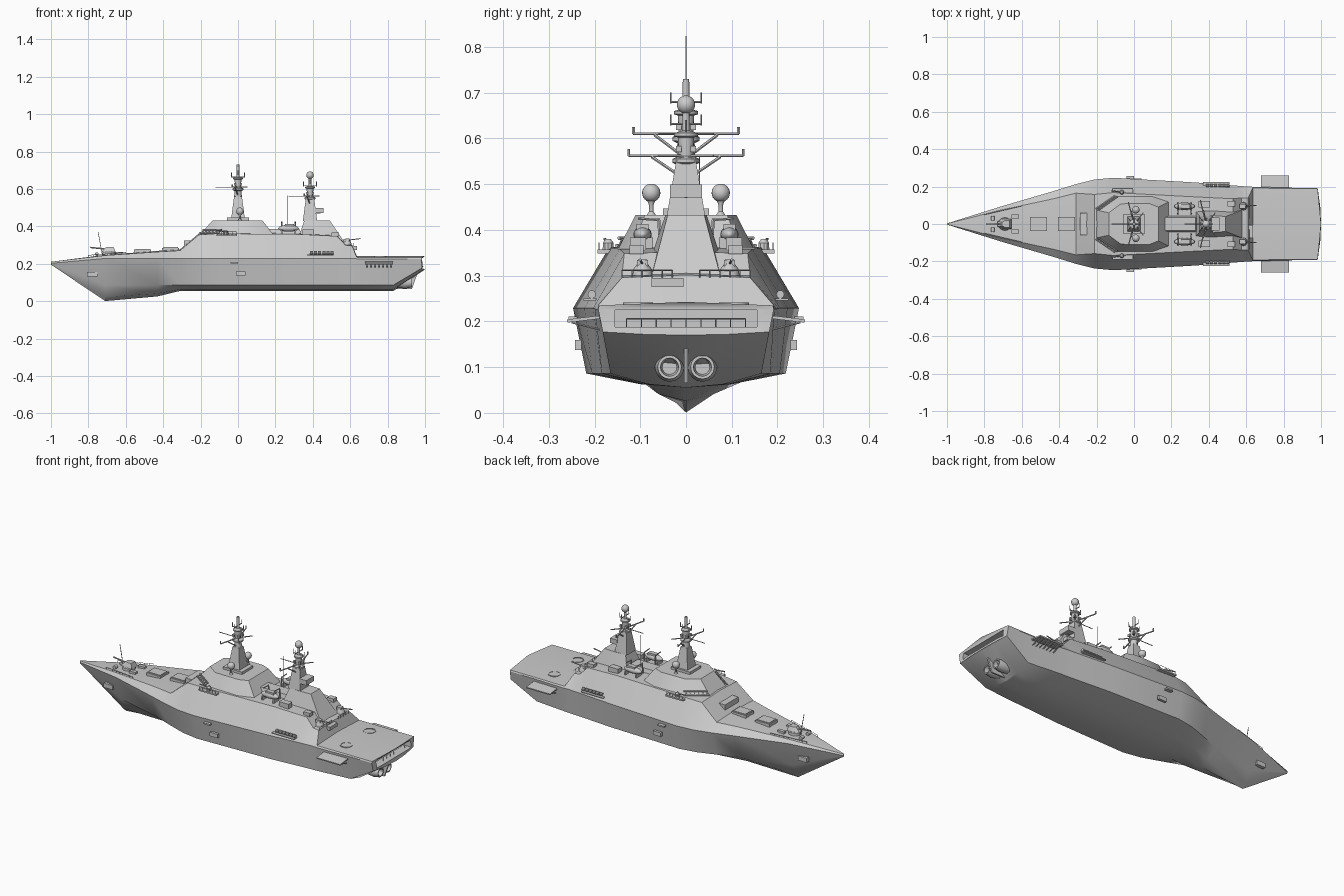
import bpy, bmesh, math
from mathutils import Vector

if "Cube" in bpy.data.objects:
    bpy.data.objects.remove(bpy.data.objects["Cube"])


def make(name, verts, faces):
    me = bpy.data.meshes.new(name)
    me.from_pydata(verts, [], faces)
    bm = bmesh.new()
    bm.from_mesh(me)
    bmesh.ops.recalc_face_normals(bm, faces=bm.faces)
    bm.to_mesh(me)
    bm.free()
    ob = bpy.data.objects.new(name, me)
    bpy.context.collection.objects.link(ob)
    return ob


def loft(name, rings):
    """Skin closed rings of equal length and cap both ends."""
    n = len(rings[0])
    faces = [(a * n + i, a * n + (i + 1) % n, (a + 1) * n + (i + 1) % n, (a + 1) * n + i)
             for a in range(len(rings) - 1) for i in range(n)]
    faces += [tuple(range(n)), tuple(range((len(rings) - 1) * n, len(rings) * n))]
    return make(name, [p for r in rings for p in r], faces)


def block(name, bottom, z0, top, z1):
    """Tapered block from half outlines (x, y), mirrored across y."""
    ring = lambda half, z: [(x, y, z) for x, y in half] + [(x, -y, z) for x, y in reversed(half)]
    return loft(name, [ring(bottom, z0), ring(top, z1)])


def box(name, x, y, z, sx, sy, sz):
    h = [(-sx / 2, sy / 2), (sx / 2, sy / 2)]
    ob = block(name, h, -sz / 2, h, sz / 2)
    ob.location = (x, y, z)
    return ob


def lathe(name, x, y, profile, n=16):
    return loft(name, [[(x + r * math.cos(2 * math.pi * i / n), y + r * math.sin(2 * math.pi * i / n), z)
                        for i in range(n)] for r, z in profile])


def rod(name, a, b, r=0.002, n=6):
    a, b = Vector(a), Vector(b)
    q = (b - a).to_track_quat('Z', 'Y')
    ring = lambda p: [p + q @ Vector((r * math.cos(2 * math.pi * i / n), r * math.sin(2 * math.pi * i / n), 0))
                      for i in range(n)]
    return loft(name, [ring(a), ring(b)])


def ball(name, x, y, z, r, scale=(1, 1, 1)):
    ob = lathe(name, 0, 0, [(max(r * math.sin(math.pi * k / 12), r * .01), -r * math.cos(math.pi * k / 12))
                            for k in range(13)], 20)
    ob.location, ob.scale = (x, y, z), scale
    return ob


def rail(name, a, b, h=.016, n=6):
    a, b, up = Vector(a), Vector(b), Vector((0, 0, h))
    rod(name + "_bar", a + up, b + up, .0013, 4)
    for i in range(n):
        p = a.lerp(b, i / (n - 1))
        rod(name + "_post", p, p + up, .0012, 4)


def hull_ring(x, keel, chine_y, knuckle_y, deck_y, deck_z):
    """Hull section: bilge, chine, knuckle and deck edge follow from a few sizes."""
    chine_z = max(.086, keel + .007)
    half = [(min(.1, chine_y * .5), keel + .25 * (chine_z - keel)), (chine_y, chine_z),
            (knuckle_y, min(.229, deck_z - .008)), (deck_y, deck_z)]
    sx = lambda y: x - (.018 * (y / .19) ** 2 if x > .9 else 0)
    return ([(x, 0, keel)] + [(sx(y), y, z) for y, z in half] + [(x, 0, deck_z + .04 * deck_y)]
            + [(sx(y), -y, z) for y, z in reversed(half)])


# Hull with flush sloping upper sides
hull = loft("hull", [hull_ring(*s) for s in (
    (-1.0, .196, .002, .003, .002, .211),
    (-.71, .001, .045, .094, .075, .245),
    (-.43, .026, .120, .176, .135, .264),
    (-.31, .055, .165, .213, .165, .271),
    (-.21, .055, .200, .238, .158, .355),
    (-.11, .055, .218, .247, .168, .362),
    (.33, .055, .205, .222, .145, .358),
    (.53, .055, .190, .206, .135, .348),
    (.575, .055, .187, .203, .140, .300),
    (.61, .055, .185, .200, .140, .296),
    (.635, .055, .184, .199, .192, .235),
    (.83, .055, .165, .194, .190, .235),
    (1.0, .170, .182, .192, .190, .235))])

# Open stern bay
cutter = box("stern_bay_cutter", .99, 0, .206, .16, .31, .037)
cutter.hide_render = True
cutter.hide_set(True)
mod = hull.modifiers.new("stern_bay", 'BOOLEAN')
mod.object, mod.operation, mod.solver = cutter, 'DIFFERENCE', 'EXACT'
rail("stern_bay_rail", (.965, -.13, .186), (.965, .13, .186), .02, 9)

# Bridge block with window band
block("bridge", [(-.205, .075), (-.10, .150), (.10, .150), (.19, .12)], .355,
      [(-.135, .06), (-.07, .108), (.08, .110), (.13, .09)], .433)
for s in (-1, 1):
    for i in range(6):
        p = Vector((-.195 + .018 * i, s * (.083 + .0124 * i), .366))
        rod("bridge_window_frame", p, p + Vector((.011, -s * .006, .014)), .003)
    rod("bridge_window_sill", (-.205, s * .08, .366), (-.1, s * .152, .366), .004)
    rod("bridge_window_brow", (-.188, s * .076, .382), (-.088, s * .147, .382), .004)
box("bridge_roof_plinth", 0, 0, .437, .12, .1, .02)
box("bridge_front_step", -.265, 0, .31, .05, .12, .03)

# Aft deckhouse and casing
block("aft_deckhouse", [(.31, .085), (.40, .09), (.58, .075)], .30,
      [(.355, .04), (.42, .045), (.49, .04)], .433)
block("midship_casing", [(.15, .045), (.34, .045)], .355, [(.16, .035), (.33, .035)], .385)
box("aft_step_locker", .61, -.04, .285, .05, .07, .02)

# Two masts: tapered foot, turned tower, yards, braces and end sensors
for name, x, z, reach, fore, pole in (("forward", 0, .61, .115, .12, .12), ("aft", .385, .562, .125, .115, .1)):
    block(name + "_mast_foot", [(x - .038, .042), (x + .038, .042)], .43,
          [(x - .021, .02), (x + .021, .02)], .56)
    lathe(name + "_mast_tower", x, 0, [(.021, .55), (.019, z - .02), (.03, z - .015), (.03, z - .007), (.016, z),
          (.018, z + .04), (.026, z + .043), (.026, z + .05), (.008, z + .055), (.007, z + pole)])
    for s in (-1, 1):
        tip = Vector((x - .03, s * reach, z))
        rod(name + "_yard", (x, 0, z), tip, .0032)
        rod(name + "_yard_brace", (x, s * .012, z - .045), (x - .015, s * reach * .6, z - .002), .0035)
        rod(name + "_yard_sensor", tip, tip + Vector((0, 0, .015)), .0035)
        rod(name + "_aft_yard", (x, 0, z), (x + .05, s * .06, z), .0028)
        rod(name + "_upper_yard", (x, 0, z + .07), (x, s * .033, z + .07), .0025)
        rod(name + "_upper_yard_tip", (x, s * .033, z + .066), (x, s * .033, z + .09))
        rod(name + "_spur_tip", (x + s * .035, 0, z + .052), (x + s * .035, 0, z + .078))
    rod(name + "_fore_spur", (x, 0, z), (x - fore, 0, z))
    rod(name + "_upper_spur", (x - .035, 0, z + .055), (x + .035, 0, z + .055), .0025)
    for k in range(4):
        a = math.pi / 4 + k * math.pi / 2
        box(name + "_mast_sensor", x + .023 * math.cos(a), .023 * math.sin(a), z + .015, .012, .012, .014)
rod("forward_mast_whip", (0, 0, .72), (0, 0, .824), .0013)
ball("aft_mast_radome", .385, 0, .674, .02)
box("aft_mast_radar", .435, 0, .485, .045, .07, .028)
rod("aft_mast_radar_arm", (.385, 0, .475), (.44, 0, .475), .006)
rod("aft_whip", (.265, .03, .37), (.265, .03, .565), .0012)

for s in (-1, 1):
    # Radomes beside the forward mast
    ball("bridge_radome", .01, s * .076, .481, .02)
    lathe("bridge_radome_stand", .01, s * .076, [(.012, .43), (.005, .44), (.005, .455), (.009, .464)], 12)
    # Boats amidships
    ball("boat_hull", .27, s * .095, .39, .055, (1, .36, .33))
    box("boat_cover", .275, s * .095, .402, .05, .026, .022)
    for x in (.235, .305):
        box("boat_cradle", x, s * .095, .368, .008, .045, .03)
        rod("boat_davit", (x, s * .055, .36), (x, s * .06, .425), .004)
        rod("boat_davit_arm", (x, s * .06, .422), (x, s * .105, .425), .003)
    # Side weapon mounts below the bridge wings
    box("side_mount_platform", -.06, s * .168, .353, .11, .05, .008)
    lathe("side_mount", -.065, s * .17, [(.013, .355), (.012, .372), (.006, .38)], 10)
    rod("side_mount_barrel", (-.065, s * .17, .375), (-.12, s * .178, .38), .003)
    rail("side_mount_rail", (-.11, s * .19, .356), (-.01, s * .19, .356))
    # Life raft racks
    box("raft_rack", .44, s * .209, .248, .14, .03, .005)
    for i in range(6):
        x = .385 + i * .022
        rod("life_raft", (x, s * .206, .259), (x + .016, s * .206, .259), .009, 10)
    # Folding flight deck platforms
    plate = box("flight_deck_wing", .755, s * .225, .205, .15, .07, .007)
    plate.rotation_euler.x = -s * .12
    for i in range(7):
        x = .69 + i * .0215
        rod("wing_support", (x, s * .188, .182), (x, s * .25, .198), .0025)
    # Hull side fittings
    box("side_port", .015, s * .236, .148, .05, .014, .022)
    box("side_fender", -.02, s * .247, .207, .04, .02, .008)
    box("anchor_pocket", -.78, s * .052, .145, .055, .02, .025)
    # Water jet pods under the stern
    pod = lathe("water_jet", 0, 0, [(.012, -.05), (.028, -.03), (.032, .01), (.026, .045), (.02, .045), (.016, .02)])
    pod.location, pod.rotation_euler.y = (.885, s * .036, .1), math.pi / 2
    # Flight deck rings
    lathe("deck_ring", .76, s * .105, [(.033, .233), (.033, .241), (.027, .241), (.027, .236)], 24)
    # Aft gun mounts and railings
    lathe("aft_gun_base", .585, s * .095, [(.022, .3), (.02, .315), (.012, .325), (.01, .335)], 12)
    rod("aft_gun_barrel", (.575, s * .095, .325), (.655, s * .10, .335), .003)
    box("aft_gun_shield", .58, s * .095, .325, .03, .024, .018)
    rail("aft_deck_rail", (.615, s * .03, .296), (.615, s * .14, .296))
    box("aft_roof_locker", .52, s * .108, .357, .04, .03, .02)
    box("funnel_housing", .375, s * .105, .368, .06, .035, .03)
    rail("foredeck_rail", (-.80, s * .05, .232), (-.6, s * .097, .247), .014, 9)
    # Mooring gear on the foredeck
    rod("mooring_winch", (-.755, s * .02, .252), (-.755, s * .042, .252), .01, 12)
    box("mooring_locker", -.635, s * .04, .256, .04, .02, .016)

# Stern skeg
block("skeg", [(.83, .004), (.93, .004)], .065, [(.83, .005), (.96, .005)], .15)

# Foredeck gun, hatches and jackstaff
lathe("gun_base", -.69, 0, [(.035, .243), (.034, .262), (.03, .266)], 20)
block("gun_turret", [(-.73, .014), (-.70, .028), (-.655, .026)], .264,
      [(-.705, .01), (-.69, .018), (-.665, .018)], .29)
rod("gun_barrel", (-.70, 0, .278), (-.79, 0, .288), .004, 10)
rod("jackstaff", (-.725, 0, .245), (-.748, 0, .37), .0018)
for x, z in ((-.51, .265), (-.36, .275)):
    box("deck_hatch_coaming", x, 0, z, .09, .075, .022)
    box("deck_hatch_lid", x, 0, z + .012, .078, .063, .006)

# Soft shading with crisp edges
bpy.ops.object.select_all(action='DESELECT')
for ob in bpy.context.scene.objects:
    if ob.type == 'MESH' and not ob.hide_render:
        ob.select_set(True)
        bpy.context.view_layer.objects.active = ob
bpy.ops.object.shade_smooth_by_angle(angle=math.radians(32))
